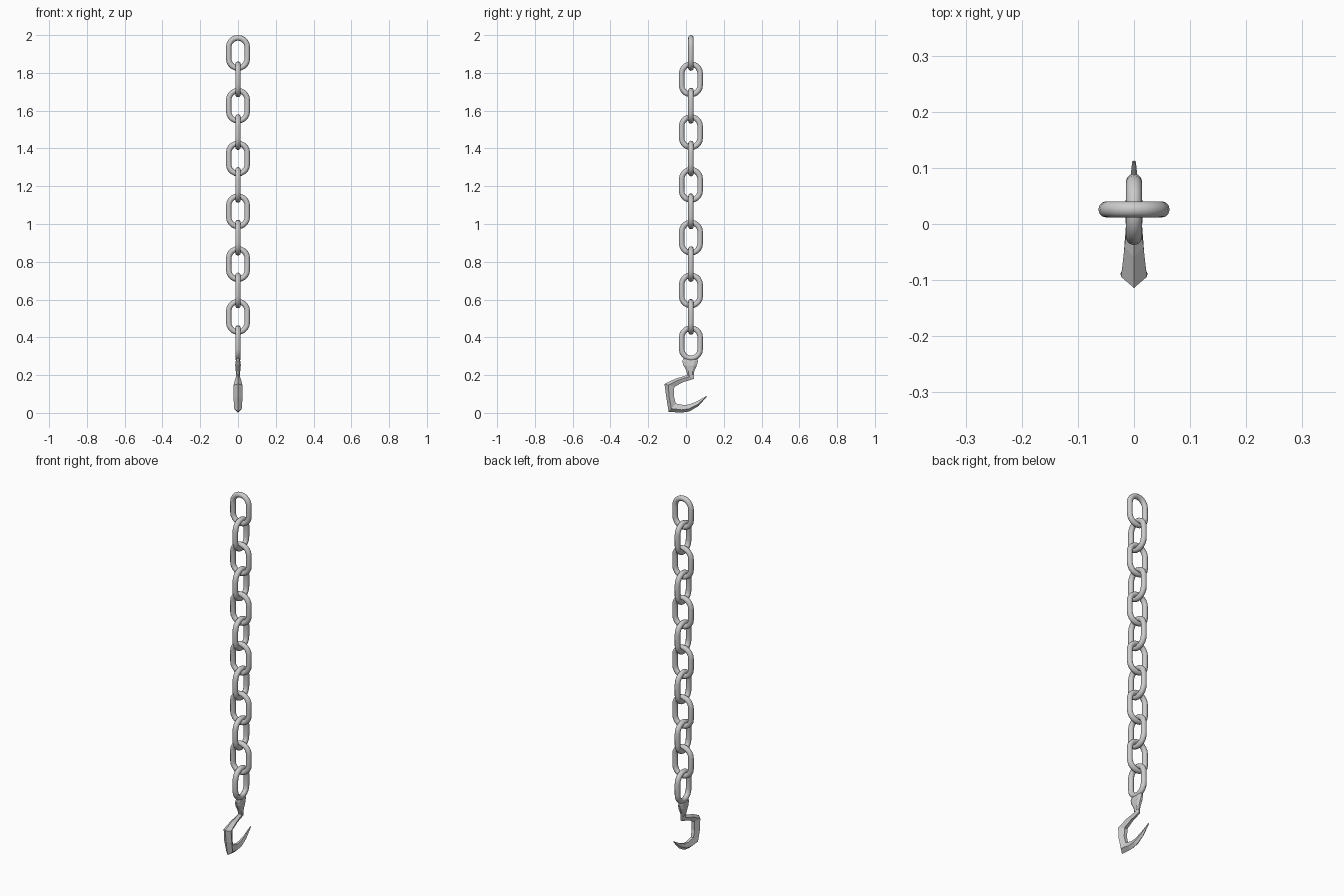
import bpy, bmesh
from math import sin, cos, pi
from mathutils import Vector

if "Cube" in bpy.data.objects:
    bpy.data.objects.remove(bpy.data.objects["Cube"])

CY = 0.026      # chain axis in y


def make_mesh(name, rings, closed=False, smooth=False):
    """Skin a series of equal-length vertex rings."""
    bm = bmesh.new()
    vr = [[bm.verts.new(p) for p in r] for r in rings]
    n, m = len(vr), len(vr[0])
    for i in range(n if closed else n - 1):
        a, b = vr[i], vr[(i + 1) % n]
        for j in range(m):
            k = (j + 1) % m
            bm.faces.new((a[j], a[k], b[k], b[j]))
    if not closed:
        bm.faces.new(vr[0])
        bm.faces.new(vr[-1])
    bmesh.ops.recalc_face_normals(bm, faces=bm.faces)
    for f in bm.faces:
        f.smooth = smooth
    me = bpy.data.meshes.new(name)
    bm.to_mesh(me)
    bm.free()
    return me


def add(name, me):
    ob = bpy.data.objects.new(name, me)
    bpy.context.collection.objects.link(ob)
    return ob


# Chain link: round tube swept along a stadium in the xz plane
R, STRAIGHT, TUBE, SEG, SIDES = 0.049, 0.031, 0.0145, 10, 12
rings = []
for end in (1, -1):
    for i in range(SEG + 1):
        a = pi * i / SEG + (0 if end == 1 else pi)
        d = Vector((cos(a), 0, sin(a)))
        c = d * R + Vector((0, 0, end * STRAIGHT))
        rings.append([c + d * TUBE * cos(t) + Vector((0, TUBE * sin(t), 0))
                      for t in (2 * pi * j / SIDES for j in range(SIDES))])
link_mesh = make_mesh("link", rings, closed=True, smooth=True)

# Twelve links, alternately turned by a quarter
for i in range(12):
    ob = add(f"chain_link_{i + 1:02d}", link_mesh)
    ob.location = (0, CY, 1.9055 - 0.1397 * i)
    ob.rotation_euler.z = pi / 2 * (i % 2)

# Flat collar gripping the last link: z, y min, y max, half thickness
collar = [(0.292, -0.010, 0.056, 0.009), (0.275, -0.020, 0.064, 0.012),
          (0.252, -0.014, 0.058, 0.015), (0.222, 0.003, 0.044, 0.012),
          (0.200, 0.006, 0.042, 0.009)]
rings = []
for z, y0, y1, w in collar:
    e = (y1 - y0) * 0.22
    rings.append([(w, y0 + e, z), (w, y1 - e, z), (w * .4, y1, z), (-w * .4, y1, z),
                  (-w, y1 - e, z), (-w, y0 + e, z), (-w * .4, y0, z), (w * .4, y0, z)])
add("hook_collar", make_mesh("hook_collar", rings))

# Faceted hook: outer ridge (y, z), inner edge (y, z), half width
hook = [((0.006, 0.215), (0.042, 0.215), 0.009),
        ((0.006, 0.200), (0.042, 0.180), 0.010),
        ((-0.058, 0.180), (-0.014, 0.163), 0.017),
        ((-0.114, 0.153), (-0.062, 0.138), 0.023),
        ((-0.104, 0.080), (-0.064, 0.088), 0.024),
        ((-0.092, 0.006), (-0.054, 0.050), 0.020),
        ((-0.030, 0.001), (-0.012, 0.041), 0.016),
        ((0.016, 0.007), (0.014, 0.044), 0.013),
        ((0.066, 0.036), (0.056, 0.060), 0.009),
        ((0.113, 0.089), (0.111, 0.091), 0.003)]
rings = []
for o, n, w in hook:
    o, n = Vector((0, *o)), Vector((0, *n))
    mid = o.lerp(n, 0.38)
    x = Vector((w, 0, 0))
    rings.append([o, mid + x, n + x * .4, n - x * .4, mid - x])
add("hook", make_mesh("hook", rings))
